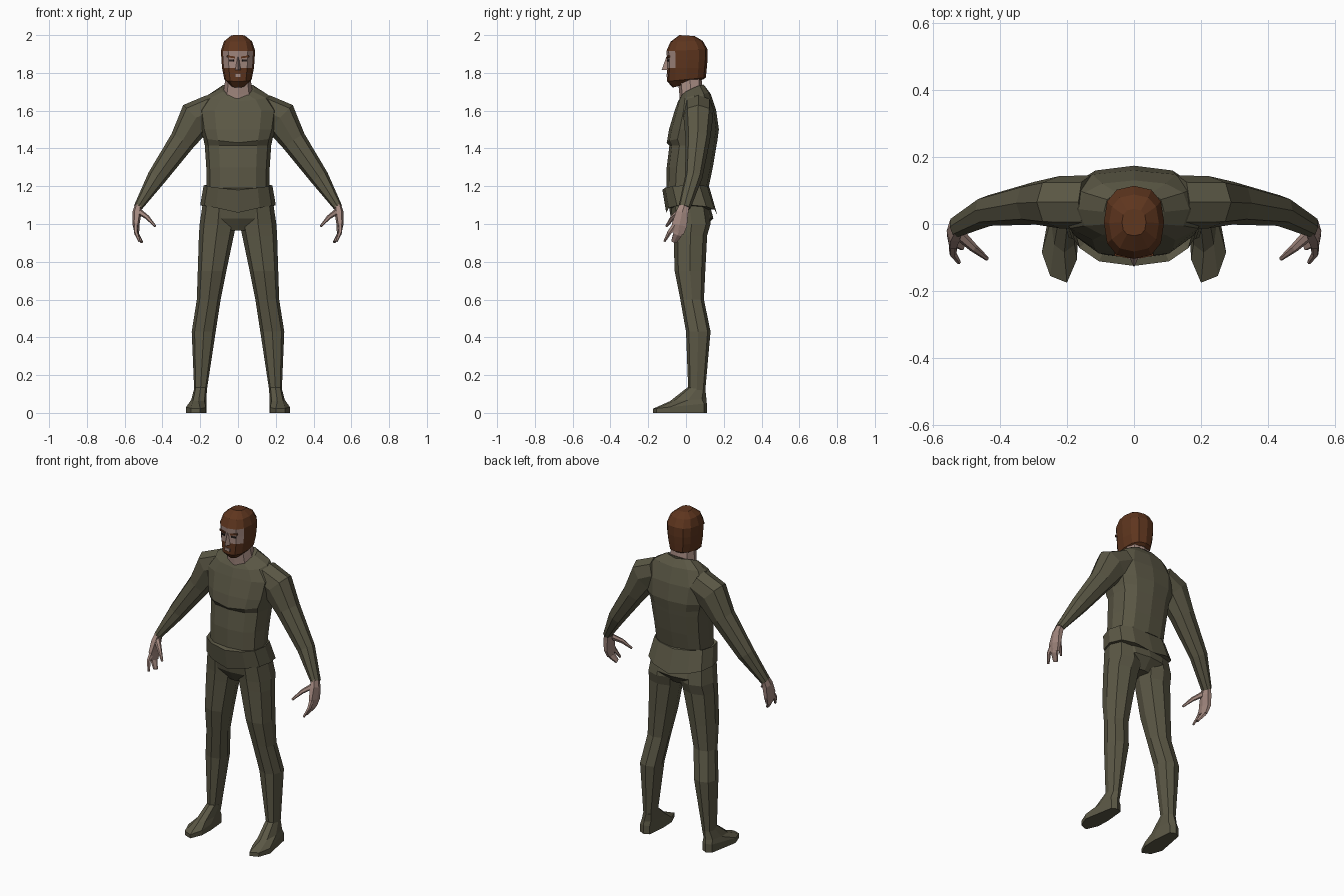
import bpy, bmesh, math
from mathutils import Vector


def material(name, rgb):
    m = bpy.data.materials.new(name)
    m.diffuse_color = (*rgb, 1)
    return m


OLIVE = material("olive cloth", (0.105, 0.097, 0.060))
SKIN = material("skin", (0.37, 0.25, 0.215))
HAIR = material("brown hair", (0.112, 0.036, 0.013))
DARK = material("dark eye", (0.02, 0.014, 0.012))


def spow(v, e):
    return math.copysign(abs(v) ** e, v)


def ring(zf, zb, w, yf, yb, xc=0.0, n=12, e=0.8, lift=0.0):
    """Level cross-section, starting at the front; zf/zb are front and back heights."""
    pts = []
    for i in range(n):
        a = 2 * math.pi * i / n
        s, c = spow(math.sin(a), e), spow(math.cos(a), e)
        t = (1 - c) / 2
        pts.append(Vector((xc + w * s, yf + (yb - yf) * t,
                           zf + (zb - zf) * t + lift * abs(s))))
    return pts


def loft(name, rings, mats, rule=None, side=1):
    """Skin a list of rings with capped ends; side=-1 mirrors across x."""
    bm = bmesh.new()
    rows = [[bm.verts.new((p.x * side, p.y, p.z)) for p in r] for r in rings]
    n = len(rows[0])
    for a, b in zip(rows, rows[1:]):
        for i in range(n):
            j = (i + 1) % n
            bm.faces.new((a[i], a[j], b[j], b[i]))
    bm.faces.new(rows[0])
    bm.faces.new(rows[-1])
    bmesh.ops.recalc_face_normals(bm, faces=bm.faces)
    if rule:
        for f in bm.faces:
            f.material_index = rule(f.calc_center_median())
    me = bpy.data.meshes.new(name)
    bm.to_mesh(me)
    bm.free()
    for m in mats:
        me.materials.append(m)
    ob = bpy.data.objects.new(name, me)
    bpy.context.collection.objects.link(ob)
    return ob


def limb(name, path, mat, side, n=8):
    """Tube along a path of (x, y, z, half thickness, half depth)."""
    pts = [Vector(p[:3]) for p in path]
    rings = []
    for i, p in enumerate(path):
        d = (pts[min(i + 1, len(pts) - 1)] - pts[max(i - 1, 0)]).normalized()
        u = d.cross(Vector((0, 1, 0))).normalized()
        v = d.cross(u)
        rings.append([pts[i] + u * p[3] * spow(math.cos(a), 0.85)
                      + v * p[4] * spow(math.sin(a), 0.85)
                      for a in (2 * math.pi * k / n for k in range(n))])
    return loft(name, rings, [mat], side=side)


def plate(name, loc, size, rot, mat):
    bpy.ops.mesh.primitive_cube_add(size=1, location=loc, rotation=rot)
    ob = bpy.context.object
    ob.name = name
    ob.scale = size
    ob.data.materials.append(mat)


# Jacket body with a slight overhang below the chest
loft("torso", [
    ring(1.17, 1.17, 0.165, -0.103, 0.115),
    ring(1.30, 1.30, 0.168, -0.102, 0.142),
    ring(1.415, 1.42, 0.176, -0.088, 0.162),
    ring(1.43, 1.44, 0.184, -0.102, 0.166, lift=0.02),
    ring(1.50, 1.50, 0.20, -0.09, 0.174),
    ring(1.60, 1.60, 0.215, -0.06, 0.16),
    ring(1.65, 1.69, 0.165, -0.042, 0.13, lift=0.01),
    ring(1.67, 1.73, 0.09, -0.028, 0.10, lift=0.02)], [OLIVE])

# Flared jacket hem
loft("jacket_hem", [
    ring(1.19, 1.20, 0.166, -0.105, 0.118),
    ring(1.18, 1.19, 0.182, -0.125, 0.125, lift=0.02),
    ring(1.06, 1.05, 0.20, -0.105, 0.165, lift=0.045)], [OLIVE])

# Seat of the trousers
loft("pelvis", [
    ring(1.12, 1.12, 0.180, -0.095, 0.12),
    ring(1.03, 1.03, 0.165, -0.08, 0.145),
    ring(0.965, 0.97, 0.06, -0.04, 0.09)], [OLIVE])

# Neck rising out of the collar
loft("neck", [
    ring(1.63, 1.68, 0.085, -0.030, 0.085, n=8),
    ring(1.685, 1.74, 0.076, -0.035, 0.085, n=8),
    ring(1.79, 1.80, 0.062, -0.045, 0.08, n=8)], [SKIN])


# Head: hair over crown and back, beard on the jaw, bare face between
def head_colour(c):
    beard = c.z < 1.82 and c.y < 0.0
    face = c.z < 1.91 and c.y < -0.045
    return 0 if beard or not face else 1


loft("head", [
    ring(1.722, 1.765, 0.042, -0.07, 0.09),
    ring(1.755, 1.775, 0.072, -0.10, 0.105),
    ring(1.825, 1.825, 0.084, -0.10, 0.110),
    ring(1.87, 1.87, 0.088, -0.10, 0.114),
    ring(1.915, 1.925, 0.090, -0.104, 0.114),
    ring(1.965, 1.97, 0.074, -0.082, 0.088),
    ring(2.0, 1.995, 0.036, -0.035, 0.045)], [HAIR, SKIN], head_colour)

# Nose
nose_top = [Vector((x, y, 1.885)) for x, y in ((-0.008, -0.09), (0, -0.104), (0.008, -0.09))]
nose_tip = [Vector((x, y, 1.815)) for x, y in ((-0.018, -0.09), (0, -0.129), (0.018, -0.09))]
loft("nose", [nose_tip, nose_top], [SKIN])

# Mouth, eyes and brows
plate("mouth", (0, -0.1, 1.785), (0.034, 0.008, 0.016), (0, 0, 0), SKIN)
for s in (1, -1):
    plate("eye", (0.035 * s, -0.093, 1.866), (0.026, 0.008, 0.009), (0, 0, 0.2 * s), DARK)
    plate("brow", (0.037 * s, -0.094, 1.885), (0.044, 0.009, 0.010), (0, -0.15 * s, 0.2 * s), HAIR)

for s, label in ((1, "left"), (-1, "right")):
    # Sleeve from shoulder to wrist
    limb(label + "_arm", [
        (0.13, 0.065, 1.605, 0.085, 0.080),
        (0.222, 0.065, 1.562, 0.096, 0.078),
        (0.295, 0.062, 1.44, 0.068, 0.064),
        (0.432, 0.040, 1.245, 0.050, 0.046),
        (0.530, -0.008, 1.088, 0.023, 0.032)], OLIVE, s)

    # Hand, fingers and thumb
    limb(label + "_palm", [
        (0.525, -0.004, 1.11, 0.018, 0.026),
        (0.535, -0.020, 1.06, 0.024, 0.036),
        (0.540, -0.035, 0.995, 0.018, 0.046),
        (0.535, -0.045, 0.950, 0.012, 0.036)], SKIN, s, 6)
    limb(label + "_fingers", [
        (0.540, -0.030, 0.985, 0.014, 0.028),
        (0.535, -0.045, 0.945, 0.012, 0.026),
        (0.510, -0.065, 0.905, 0.007, 0.016)], SKIN, s, 6)
    limb(label + "_forefinger", [
        (0.540, -0.055, 1.00, 0.013, 0.016),
        (0.540, -0.088, 0.955, 0.011, 0.012),
        (0.522, -0.114, 0.908, 0.006, 0.006)], SKIN, s, 6)
    limb(label + "_thumb", [
        (0.522, -0.030, 1.065, 0.016, 0.018),
        (0.480, -0.070, 1.035, 0.012, 0.013),
        (0.438, -0.104, 0.988, 0.006, 0.006)], SKIN, s, 6)

    # Trouser leg: height, inner x, outer x, front y, back y
    leg = [(1.10, 0.010, 0.188, -0.08, 0.115), (1.00, 0.010, 0.203, -0.07, 0.130),
           (0.94, 0.022, 0.207, -0.066, 0.112), (0.75, 0.062, 0.213, -0.060, 0.102),
           (0.60, 0.092, 0.218, -0.030, 0.095), (0.43, 0.118, 0.245, 0.0, 0.130),
           (0.12, 0.165, 0.232, 0.012, 0.102)]
    loft(label + "_leg", [ring(z, z, (o - i) / 2, f, b, (o + i) / 2, 8)
                          for z, i, o, f, b in leg], [OLIVE], side=s)

    # Shoe with a sloping instep
    outline = [(0.200, -0.175), (0.250, -0.155), (0.275, -0.085), (0.242, 0.095),
               (0.210, 0.110), (0.178, 0.095), (0.167, -0.02), (0.170, -0.105)]
    loft(label + "_shoe", [
        [Vector((x, y, 0)) for x, y in outline],
        [Vector((x, y, 0.022 + 0.10 * (y + 0.175))) for x, y in outline],
        ring(0.062, 0.075, 0.040, -0.085, 0.108, 0.208, 8),
        ring(0.135, 0.12, 0.034, 0.008, 0.103, 0.198, 8)], [OLIVE], side=s)
